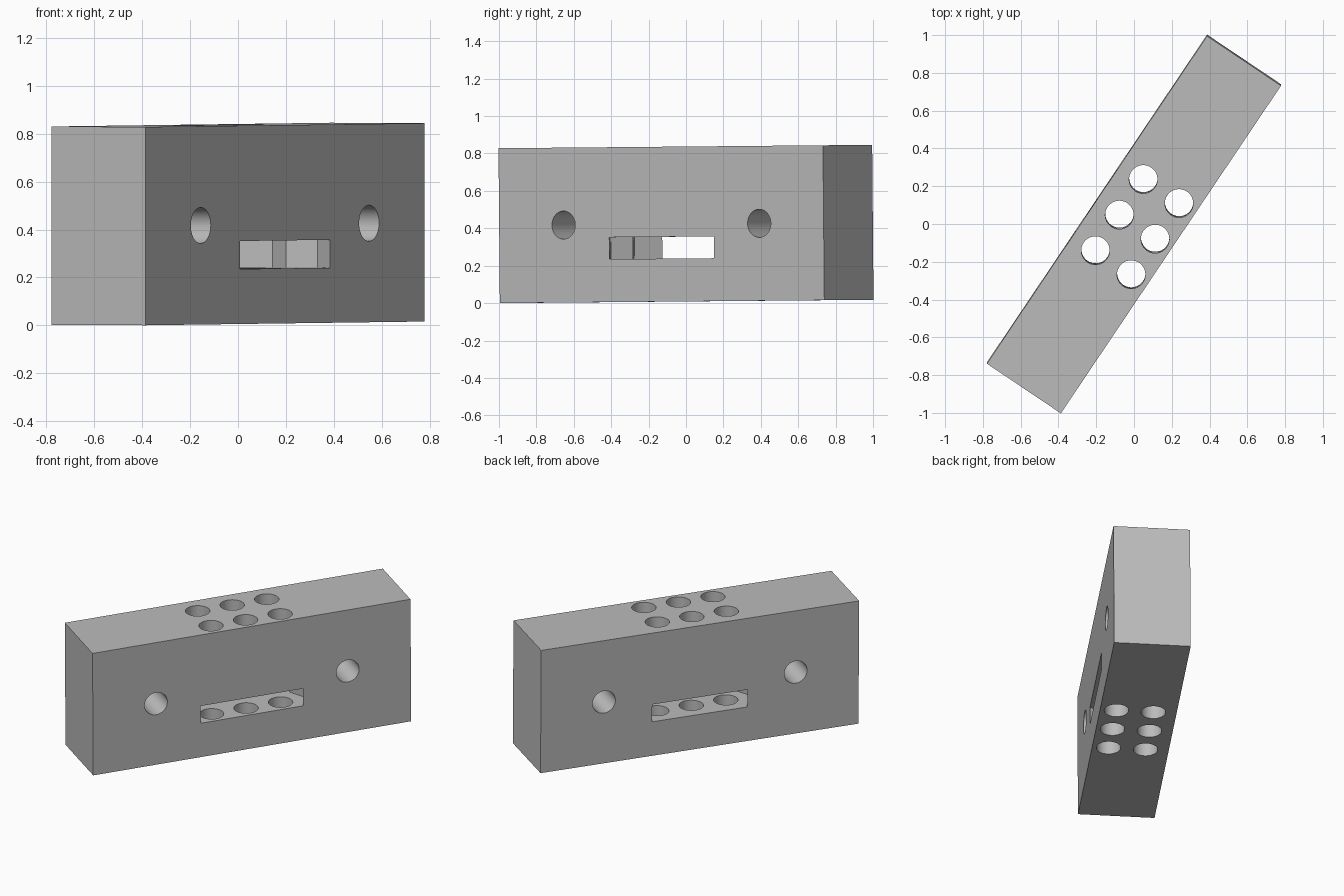
import bpy, bmesh, math
from mathutils import Matrix

cube = bpy.data.objects.get("Cube")
if cube:
    bpy.data.objects.remove(cube, do_unlink=True)

L, W, H = 2.09, 0.472, 0.828      # block length, thickness, height
HOLE_R = 0.075
PITCH = 0.227                     # spacing of upright holes along the block
ROWS = (0.093, -0.135)            # local y of the two hole rows
HEX_R = 0.168                     # corner radius of the nut pockets
SLOT_Z, SLOT_H = -0.126, 0.117

grey = bpy.data.materials.new("mid grey")
grey.use_nodes = True
colour = (0.5, 0.5, 0.5, 1)
grey.diffuse_color = colour
grey.node_tree.nodes["Principled BSDF"].inputs["Base Color"].default_value = colour


def make_object(name, bm):
    bmesh.ops.recalc_face_normals(bm, faces=bm.faces)
    mesh = bpy.data.meshes.new(name)
    bm.to_mesh(mesh)
    bm.free()
    mesh.materials.append(grey)
    ob = bpy.data.objects.new(name, mesh)
    bpy.context.collection.objects.link(ob)
    return ob


def cylinder(name, matrix, depth):
    bm = bmesh.new()
    bmesh.ops.create_cone(bm, cap_ends=True, segments=48, radius1=HOLE_R,
                          radius2=HOLE_R, depth=depth, matrix=matrix)
    return make_object(name, bm)


def prism(name, outline, z0, height):
    bm = bmesh.new()
    face = bm.faces.new([bm.verts.new((x, y, z0)) for x, y in outline])
    out = bmesh.ops.extrude_face_region(bm, geom=[face])
    top = [v for v in out["geom"] if isinstance(v, bmesh.types.BMVert)]
    bmesh.ops.translate(bm, verts=top, vec=(0, 0, height))
    return make_object(name, bm)


# Solid block
bm = bmesh.new()
bmesh.ops.create_cube(bm, size=1, matrix=Matrix.Diagonal((L, W, H, 1)))
block = make_object("drilled_block", bm)

cutters = []

# Side slot: one long pocket with pointed hexagon ends per hole row
end, shoulder, side = PITCH + HEX_R, PITCH + HEX_R / 2, HEX_R * math.sqrt(3) / 2
for y in ROWS:
    # the outer flank is carried straight on past the face of the block
    outline = [(end, y), (shoulder, y + side), (-shoulder, y + side),
               (-end, y), (-shoulder, y - side), (shoulder, y - side)]
    cutters.append(prism("slot_cutter", outline, SLOT_Z - SLOT_H / 2, SLOT_H))

# Upright holes in two rows of three
for y in ROWS:
    for i in (-1, 0, 1):
        cutters.append(cylinder("upright_hole_cutter",
                                Matrix.Translation((i * PITCH, y, 0)), H + 0.2))

# Cross holes near both ends
for x in (-0.63, 0.63):
    m = Matrix.Translation((x, 0, 0)) @ Matrix.Rotation(math.pi / 2, 4, 'X')
    cutters.append(cylinder("cross_hole_cutter", m, W + 0.2))

# Cut everything out of the block
for c in cutters:
    c.hide_render = True
    mod = block.modifiers.new("cut", 'BOOLEAN')
    mod.operation = 'DIFFERENCE'
    mod.solver = 'EXACT'
    mod.object = c
bpy.context.view_layer.update()
cut = bpy.data.meshes.new_from_object(
    block.evaluated_get(bpy.context.evaluated_depsgraph_get()))
block.modifiers.clear()
block.data = cut
for c in cutters:
    bpy.data.objects.remove(c, do_unlink=True)

# Turn the block and give it its slight lean
block.matrix_world = (Matrix.Translation((0, 0, 0.423))
                      @ Matrix.Rotation(math.radians(56.1), 4, 'Z')
                      @ Matrix.Rotation(math.radians(-0.43), 4, 'Y')
                      @ Matrix.Rotation(math.radians(0.25), 4, 'X'))

# Smooth hole walls, sharp edges
for ob in bpy.context.selected_objects:
    ob.select_set(False)
bpy.context.view_layer.objects.active = block
block.select_set(True)
bpy.ops.object.shade_smooth_by_angle(angle=math.radians(30))
